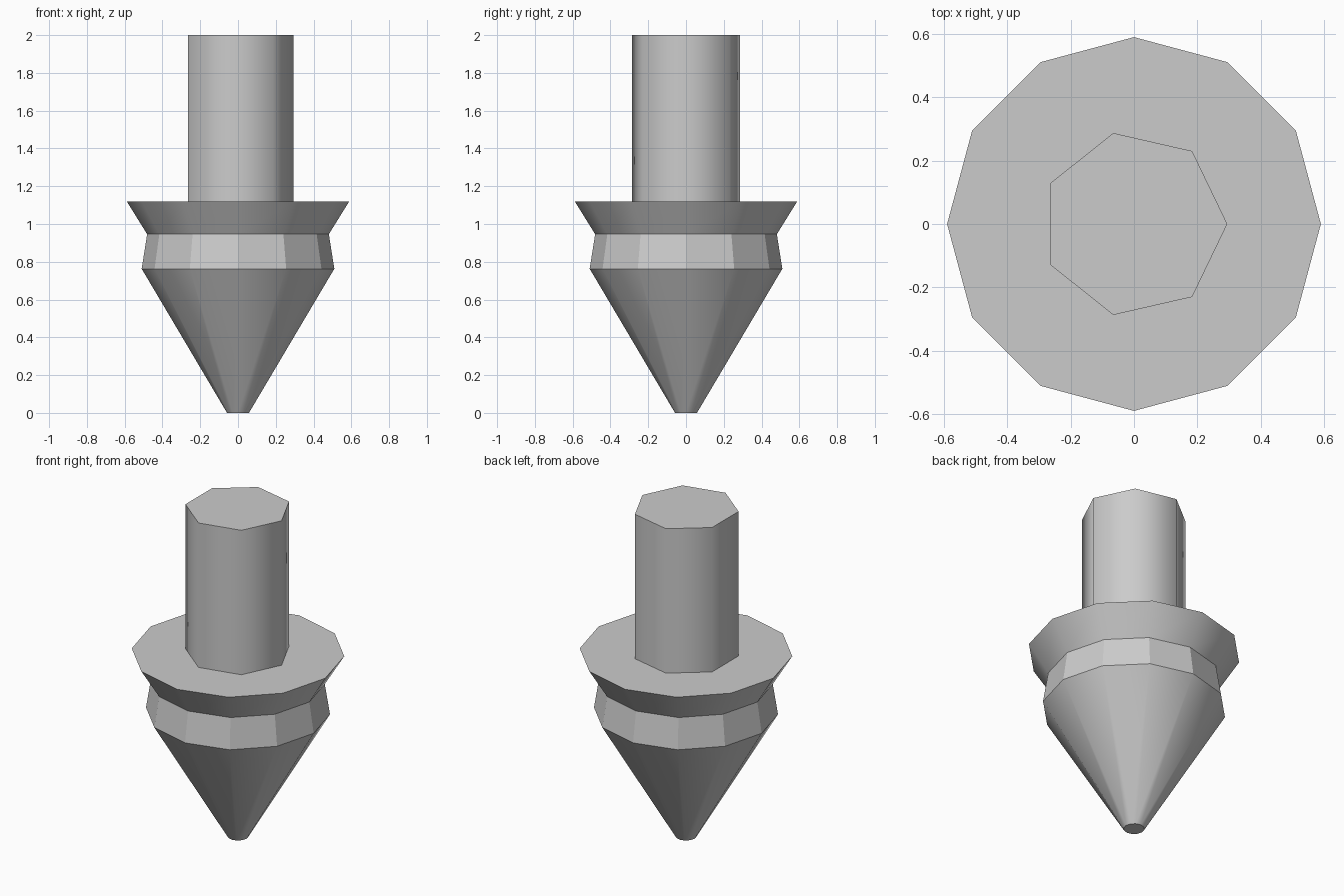
import bpy, bmesh
from math import sin, cos, tau

if "Cube" in bpy.data.objects:
    bpy.data.objects.remove(bpy.data.objects["Cube"])


def lathe(name, profile, sides, flat_bands=()):
    """Capped solid of rings (radius, z); bands are smooth unless listed."""
    bm = bmesh.new()
    rings = [[bm.verts.new((r * cos(tau * i / sides), r * sin(tau * i / sides), z))
              for i in range(sides)] for r, z in profile]
    for b, (low, high) in enumerate(zip(rings, rings[1:])):
        for i in range(sides):
            j = (i + 1) % sides
            face = bm.faces.new((low[i], low[j], high[j], high[i]))
            face.smooth = b not in flat_bands
    bm.faces.new(rings[0][::-1])
    bm.faces.new(rings[-1])
    # Keep every horizontal rim crisp
    for e in bm.edges:
        if abs(e.verts[0].co.z - e.verts[1].co.z) < 1e-5:
            e.smooth = False
    mesh = bpy.data.meshes.new(name)
    bm.to_mesh(mesh)
    bm.free()
    obj = bpy.data.objects.new(name, mesh)
    bpy.context.collection.objects.link(obj)
    return obj


# Pointed body: blunt tip, cone, faceted neck band, flared collar
lathe("pointed_body", [(0.058, 0), (0.51, 0.763), (0.481, 0.946), (0.589, 1.12)],
      12, flat_bands=(1,))

# Seven-sided shaft standing on the collar
lathe("shaft", [(0.294, 1.12), (0.294, 2.0)], 7)
